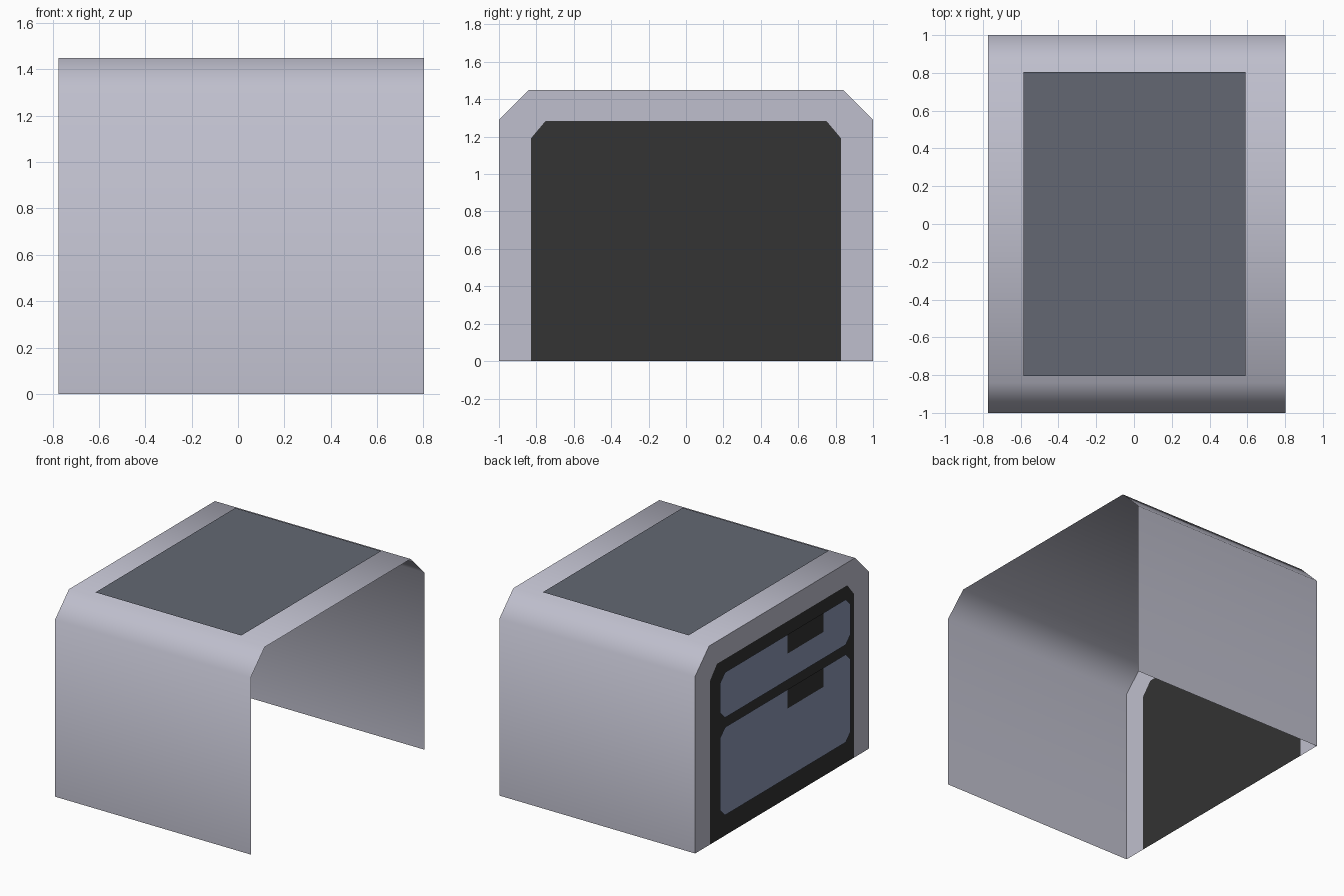
import bpy, bmesh, math

if "Cube" in bpy.data.objects:
    bpy.data.objects.remove(bpy.data.objects["Cube"])

X_OPEN, X_FACE, X_DRAWER = 0.803, -0.774, -0.801


def material(name, rgb):
    mat = bpy.data.materials.new(name)
    mat.diffuse_color = (*rgb, 1)
    mat.use_nodes = True
    mat.node_tree.nodes["Principled BSDF"].inputs["Base Color"].default_value = mat.diffuse_color
    return mat


SHELL = material("shell_grey", (0.52, 0.52, 0.61))
DARK = material("dark_panel", (0.033, 0.033, 0.033))
TOP = material("top_slate", (0.126, 0.137, 0.17))
BLUE = material("drawer_slate", (0.26, 0.31, 0.46))


def make_object(name, bm, mat):
    mesh = bpy.data.meshes.new(name)
    bm.to_mesh(mesh)
    bm.free()
    mesh.materials.append(mat)
    obj = bpy.data.objects.new(name, mesh)
    bpy.context.collection.objects.link(obj)
    return obj


def sheet(name, points, mat, facing):
    """Single flat polygon turned towards the given direction."""
    bm = bmesh.new()
    face = bm.faces.new([bm.verts.new(p) for p in points])
    face.normal_update()
    if face.normal.dot(facing) < 0:
        face.normal_flip()
    return make_object(name, bm, mat)


def arch(half, shoulder, flat, top):
    """Chamfered arch outline in (y, z), running from -y foot to +y foot."""
    side = [(-half, 0), (-half, shoulder), (-flat, top)]
    return side + [(-y, z) for y, z in reversed(side)]


def chamfered_rect(half, z0, z1, c):
    return [(-half, z0 + c), (-half, z1 - c), (-half + c, z1), (half - c, z1),
            (half, z1 - c), (half, z0 + c), (half - c, z0), (-half + c, z0)]


outer = arch(1.0, 1.29, 0.84, 1.45)
inner = arch(0.83, 1.19, 0.75, 1.285)

# Open-ended shell with a flat rim around the drawer end
bm = bmesh.new()
rings = [[bm.verts.new((x, y, z)) for y, z in ring]
         for x, ring in ((X_OPEN, outer), (X_FACE, outer), (X_FACE, inner))]
for a, b in zip(rings, rings[1:]):
    for i in range(len(a) - 1):
        bm.faces.new((a[i], b[i], b[i + 1], a[i + 1]))
bm.normal_update()
for f in bm.faces:
    c = f.calc_center_median()
    rim = abs(f.normal.x) > 0.9
    outward = -f.normal.x if rim else f.normal.y * c.y + f.normal.z * c.z
    if outward < 0:
        f.normal_flip()
shell = make_object("shell", bm, SHELL)
bpy.context.view_layer.objects.active = shell
shell.select_set(True)
bpy.ops.object.shade_smooth_by_angle(angle=math.radians(60))
shell.select_set(False)

# Dark panel closing the rim
LEFT = (-1, 0, 0)
sheet("end_panel", [(X_FACE, y, z) for y, z in inner], DARK, LEFT)

# Inlay sheet just above the top
sheet("top_inlay", [(-0.585, -0.805, 1.464), (0.59, -0.805, 1.464),
                    (0.59, 0.805, 1.464), (-0.585, 0.805, 1.464)], TOP, (0, 0, 1))

# Drawer fronts with their handle patches at the upper edge
for label, z0, z1 in (("lower", 0.17, 0.81), ("upper", 0.88, 1.21)):
    outline = chamfered_rect(0.75, z0, z1, 0.055)
    sheet(label + "_drawer", [(X_DRAWER, y, z) for y, z in outline], BLUE, LEFT)
    grip = [(-0.435, z1 - 0.135), (-0.02, z1 - 0.135), (-0.02, z1 + 0.004), (-0.435, z1 + 0.004)]
    sheet(label + "_handle", [(X_DRAWER - 0.004, y, z) for y, z in grip], DARK, LEFT)
